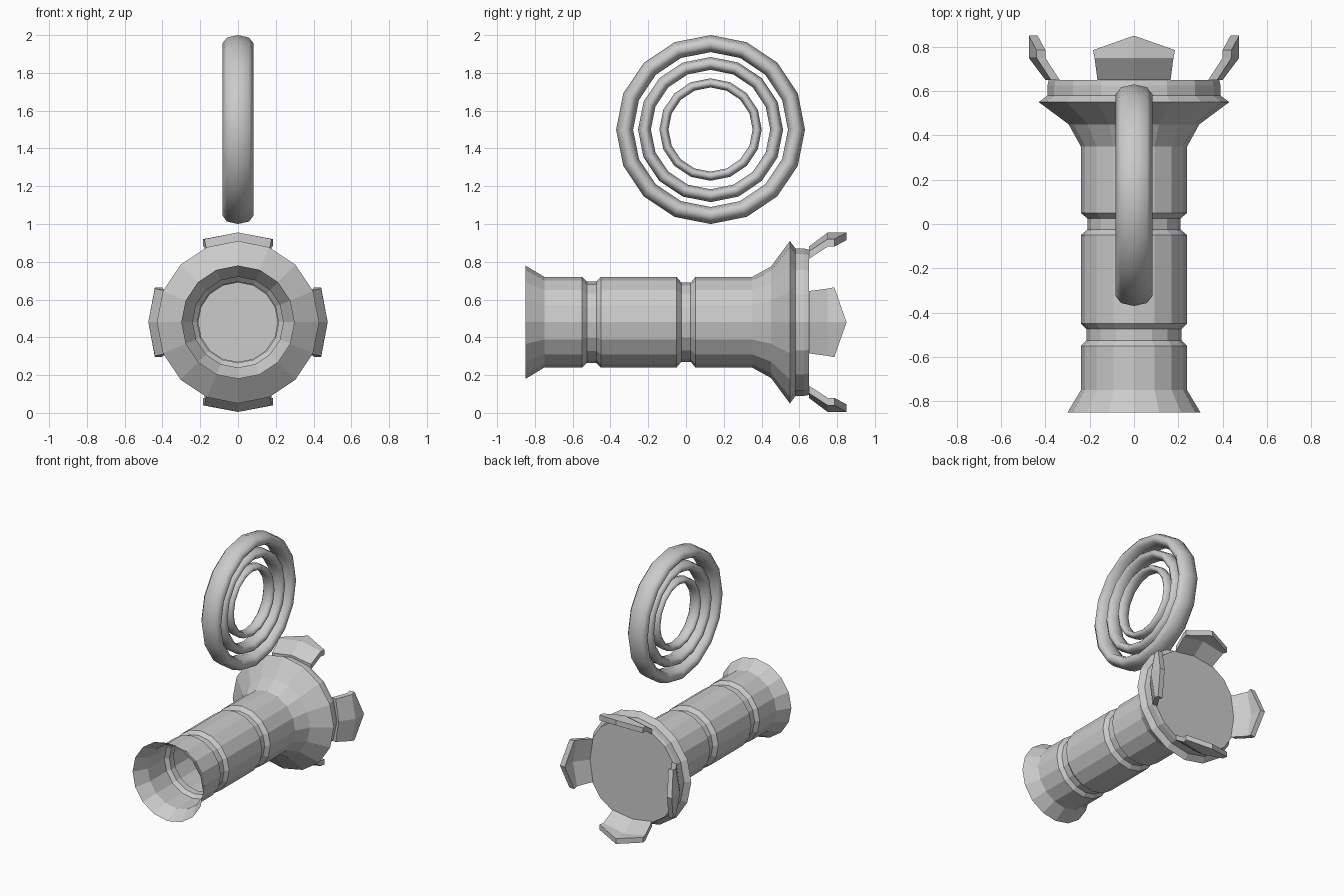
import bpy, bmesh, math
from mathutils import Matrix, Vector

if "Cube" in bpy.data.objects:
    bpy.data.objects.remove(bpy.data.objects["Cube"])

SIDES = 16
AXIS_Z = 0.48

grey = bpy.data.materials.new("plain grey")
grey.diffuse_color = (0.6, 0.6, 0.6, 1)
grey.use_nodes = True
grey.node_tree.nodes["Principled BSDF"].inputs["Base Color"].default_value = grey.diffuse_color


def finish(name, bm, location, smooth=False):
    mesh = bpy.data.meshes.new(name)
    bm.to_mesh(mesh)
    bm.free()
    obj = bpy.data.objects.new(name, mesh)
    bpy.context.collection.objects.link(obj)
    obj.location = location
    mesh.materials.append(grey)
    for poly in mesh.polygons:
        poly.use_smooth = smooth
    return obj


# Barrel: open thin shell turned around y, closed by a disc at the back
profile = [(-0.85, 0.30), (-0.75, 0.24), (-0.55, 0.24), (-0.525, 0.215),
           (-0.475, 0.215), (-0.45, 0.24), (-0.05, 0.24), (-0.025, 0.21),
           (0.025, 0.21), (0.05, 0.24), (0.35, 0.24), (0.45, 0.295),
           (0.55, 0.43), (0.58, 0.39), (0.625, 0.39), (0.65, 0.385)]
bm = bmesh.new()
rings = []
for y, r in profile:
    rings.append([bm.verts.new((r * math.sin(a), y, r * math.cos(a)))
                  for a in (2 * math.pi * i / SIDES for i in range(SIDES))])
for low, high in zip(rings, rings[1:]):
    for i in range(SIDES):
        j = (i + 1) % SIDES
        bm.faces.new((low[i], high[i], high[j], low[j]))
bm.faces.new(rings[-1][::-1])
bmesh.ops.recalc_face_normals(bm, faces=bm.faces)
cap = max(bm.faces, key=lambda f: f.calc_center_median().y)
if cap.normal.y < 0:
    bmesh.ops.reverse_faces(bm, faces=bm.faces)
finish("barrel", bm, (0, 0, AXIS_Z))

# Claws: bent pointed plates; each row is
# (half width, edge y, centre y, edge radius, centre radius) on the outside
claw_rows = [(0.165, 0.65, 0.65, 0.375, 0.40),
             (0.178, 0.75, 0.75, 0.44, 0.475),
             (0.185, 0.785, 0.85, 0.44, 0.475)]
THICK = 0.04


def claw(name, angle):
    bm = bmesh.new()
    layers = []
    for drop in (0, THICK):
        layers.append([[bm.verts.new((-w, ye, re - drop)),
                        bm.verts.new((0, yc, rc - drop)),
                        bm.verts.new((w, ye, re - drop))]
                       for w, ye, yc, re, rc in claw_rows])
    for g in layers:
        for r in range(2):
            for c in range(2):
                bm.faces.new((g[r][c], g[r][c + 1], g[r + 1][c + 1], g[r + 1][c]))
    # rim joining the outer and inner layers
    border = [(0, 0), (0, 1), (0, 2), (1, 2), (2, 2), (2, 1), (2, 0), (1, 0)]
    top, low = layers
    for (r, c), (s, d) in zip(border, border[1:] + border[:1]):
        bm.faces.new((top[r][c], top[s][d], low[s][d], low[r][c]))
    bmesh.ops.recalc_face_normals(bm, faces=bm.faces)
    bm.transform(Matrix.Rotation(angle, 4, 'Y'))
    finish(name, bm, (0, 0, AXIS_Z))


for i, side in enumerate(("top", "right", "bottom", "left")):
    claw("claw_" + side, i * math.pi / 2)


# Floating rings: nested loops around x, with a wide oval section
def ring(name, major, minor, half_width, tube=8):
    bm = bmesh.new()
    loops = []
    for i in range(SIDES):
        a = 2 * math.pi * i / SIDES
        loop = []
        for k in range(tube):
            b = 2 * math.pi * k / tube
            r = major + minor * math.cos(b)
            loop.append(bm.verts.new((half_width * math.sin(b),
                                      r * math.sin(a), r * math.cos(a))))
        loops.append(loop)
    for i in range(SIDES):
        here, there = loops[i], loops[(i + 1) % SIDES]
        for k in range(tube):
            n = (k + 1) % tube
            bm.faces.new((here[k], there[k], there[n], here[n]))
    bmesh.ops.recalc_face_normals(bm, faces=bm.faces)
    finish(name, bm, (0, 0.13, 1.5), smooth=True)


ring("outer_ring", 0.455, 0.045, 0.083)
ring("middle_ring", 0.35, 0.034, 0.064)
ring("inner_ring", 0.247, 0.024, 0.046)
